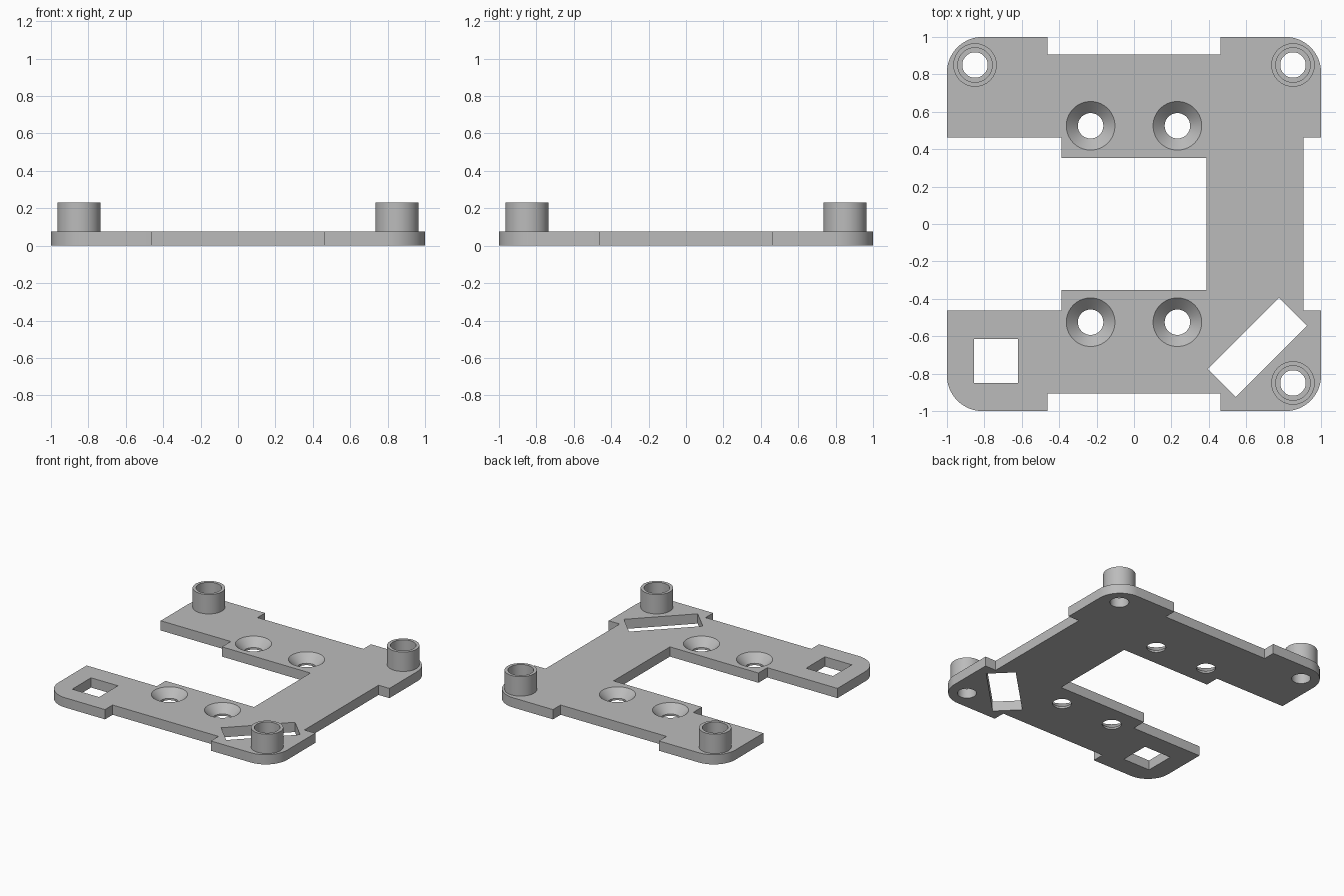
import bpy, bmesh, math
from mathutils import Matrix, Vector

PLATE_TOP, POST_TOP = 0.077, 0.23
OUTER, INNER, BORE = 0.116, 0.092, 0.068
SINK = 0.13
CORNER = 0.19
SEGS = 64

if "Cube" in bpy.data.objects:
    bpy.data.objects.remove(bpy.data.objects["Cube"])

grey = bpy.data.materials.new("grey_plastic")
grey.use_nodes = True
colour = (0.5, 0.5, 0.5, 1)
grey.diffuse_color = colour
grey.node_tree.nodes["Principled BSDF"].inputs["Base Color"].default_value = colour


def make_object(name, bm):
    bmesh.ops.recalc_face_normals(bm, faces=bm.faces)
    mesh = bpy.data.meshes.new(name)
    bm.to_mesh(mesh)
    bm.free()
    mesh.materials.append(grey)
    obj = bpy.data.objects.new(name, mesh)
    bpy.context.collection.objects.link(obj)
    return obj


def prism(name, points, z0, z1):
    bm = bmesh.new()
    face = bm.faces.new([bm.verts.new((x, y, z0)) for x, y in points])
    top = bmesh.ops.extrude_face_region(bm, geom=[face])["geom"]
    verts = [v for v in top if isinstance(v, bmesh.types.BMVert)]
    bmesh.ops.translate(bm, verts=verts, vec=(0, 0, z1 - z0))
    return make_object(name, bm)


def lathe(name, profile, centre, closed=False):
    """Revolve (radius, z) points; cap the ends unless the profile is a closed ring."""
    bm = bmesh.new()
    rings = []
    for r, z in profile:
        rings.append([bm.verts.new((centre[0] + r * math.cos(math.tau * i / SEGS),
                                    centre[1] + r * math.sin(math.tau * i / SEGS), z))
                      for i in range(SEGS)])
    pairs = list(zip(rings, rings[1:]))
    if closed:
        pairs.append((rings[-1], rings[0]))
    else:
        bm.faces.new(rings[0])
        bm.faces.new(rings[-1])
    for a, b in pairs:
        for i in range(SEGS):
            j = (i + 1) % SEGS
            bm.faces.new((a[i], a[j], b[j], b[i]))
    return make_object(name, bm)


def box_cutter(name, centre, length, width, angle=0):
    turn = Matrix.Rotation(angle, 2)
    corners = [(-1, -1), (1, -1), (1, 1), (-1, 1)]
    pts = [Vector(centre) + turn @ Vector((sx * length / 2, sy * width / 2))
           for sx, sy in corners]
    return prism(name, pts, -0.1, 0.2)


def rounded(sx, sy, start):
    """Arc for one outer corner, running anticlockwise."""
    c = 1 - CORNER
    return [(sx * c + CORNER * math.cos(math.radians(start + 90 * i / 16)),
             sy * c + CORNER * math.sin(math.radians(start + 90 * i / 16)))
            for i in range(17)]


# Plate outline: C shape with notched edges and rounded outer corners
E, N, A, B = 0.463, 0.905, 0.387, 0.352
outline = rounded(-1, -1, 180)
outline += [(-E, -1), (-E, -N), (E, -N), (E, -1)]
outline += rounded(1, -1, 270)
outline += [(1, -E), (N, -E), (N, E), (1, E)]
outline += rounded(1, 1, 0)
outline += [(E, 1), (E, N), (-E, N), (-E, 1)]
outline += rounded(-1, 1, 90)
outline += [(-1, E), (-A, E), (-A, B), (A, B), (A, -B), (-A, -B), (-A, -E), (-1, -E)]
plate = prism("base_plate", outline, 0, PLATE_TOP)

# Cutters: square window, diagonal slot, countersunk holes, post bores
cutters = [box_cutter("window_cutter", (-0.737, -0.733), 0.235, 0.235),
           box_cutter("slot_cutter", (0.66, -0.66), 0.537, 0.212, math.pi / 4)]
depth = SINK - BORE
for x in (-0.232, 0.232):
    for y in (-0.525, 0.525):
        profile = [(BORE, -0.1), (BORE, PLATE_TOP - depth),
                   (SINK, PLATE_TOP), (SINK, 0.2)]
        cutters.append(lathe("countersink_cutter", profile, (x, y)))

posts = {"back_right_post": (-0.85, 0.85), "back_left_post": (0.85, 0.85),
         "front_left_post": (0.85, -0.85)}
for centre in posts.values():
    cutters.append(lathe("bore_cutter", [(BORE, -0.1), (BORE, 0.2)], centre))

for cutter in cutters:
    cutter.hide_render = True
    mod = plate.modifiers.new("cut", 'BOOLEAN')
    mod.operation = 'DIFFERENCE'
    mod.solver = 'EXACT'
    mod.object = cutter

# Bake the cuts, then drop the cutters
graph = bpy.context.evaluated_depsgraph_get()
baked = bpy.data.meshes.new_from_object(plate.evaluated_get(graph))
plate.modifiers.clear()
plate.data = baked
for cutter in cutters:
    bpy.data.objects.remove(cutter)

# Hollow standoff posts, seated slightly into the plate
parts = [plate]
for name, centre in posts.items():
    ring = [(INNER, PLATE_TOP - 0.02), (INNER, POST_TOP),
            (OUTER, POST_TOP), (OUTER, PLATE_TOP - 0.02)]
    parts.append(lathe(name, ring, centre, closed=True))

# Smooth the round walls, keep edges sharp
bpy.ops.object.select_all(action='DESELECT')
for part in parts:
    part.select_set(True)
bpy.context.view_layer.objects.active = plate
bpy.ops.object.shade_smooth_by_angle(angle=math.radians(30))
